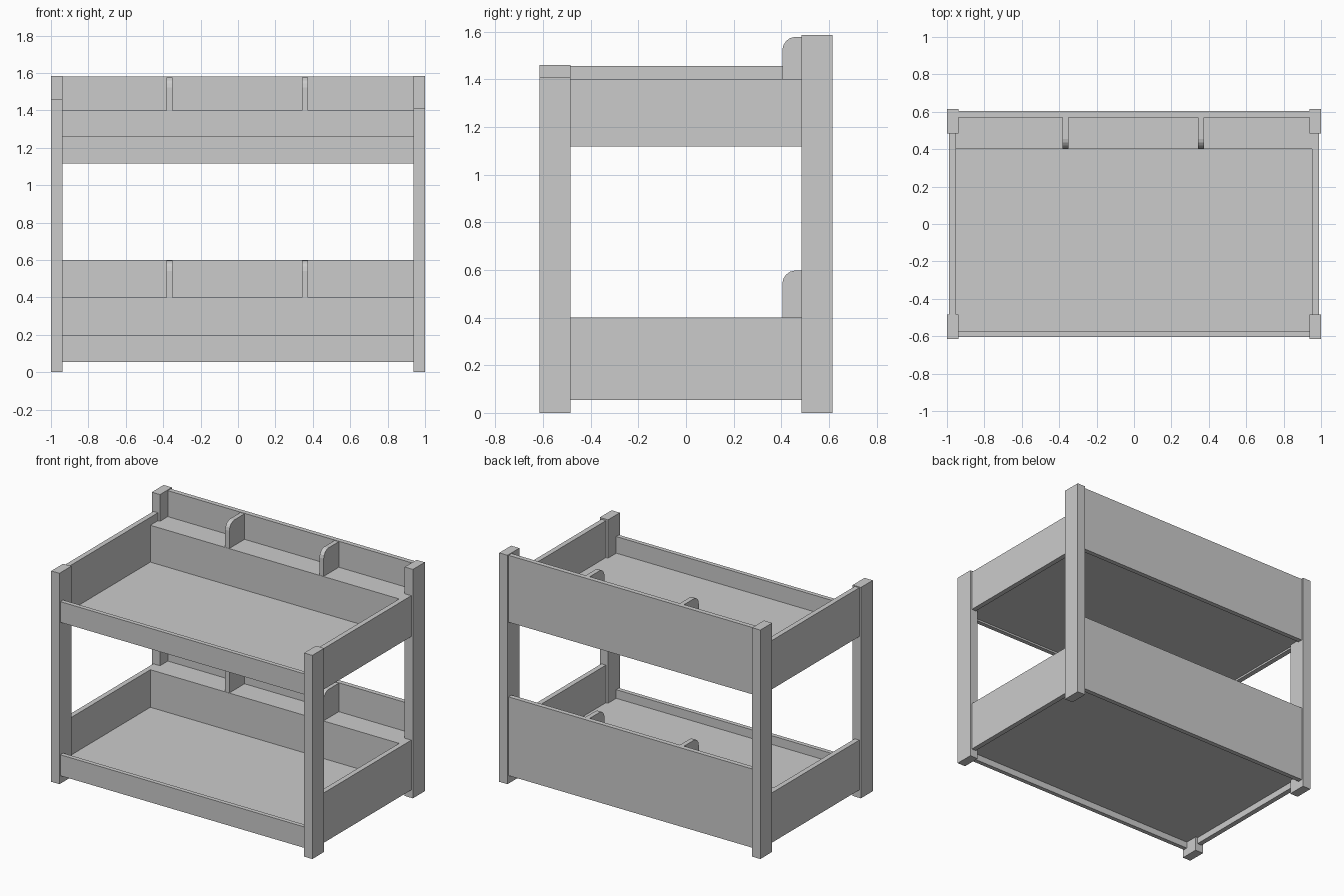
import bpy, bmesh

if "Cube" in bpy.data.objects:
    bpy.data.objects.remove(bpy.data.objects["Cube"])


def extrude_x(name, profile, x0, x1):
    """Solid prism from a (y, z) profile, running from x0 to x1."""
    bm = bmesh.new()
    face = bm.faces.new([bm.verts.new((x0, y, z)) for y, z in profile])
    ext = bmesh.ops.extrude_face_region(bm, geom=[face])
    verts = [v for v in ext["geom"] if isinstance(v, bmesh.types.BMVert)]
    bmesh.ops.translate(bm, verts=verts, vec=(x1 - x0, 0, 0))
    bmesh.ops.recalc_face_normals(bm, faces=bm.faces)
    mesh = bpy.data.meshes.new(name)
    bm.to_mesh(mesh)
    bm.free()
    obj = bpy.data.objects.new(name, mesh)
    bpy.context.collection.objects.link(obj)
    return obj


def box(name, x, y, z):
    """Box from (min, max) pairs."""
    profile = [(y[0], z[0]), (y[1], z[0]), (y[1], z[1]), (y[0], z[1])]
    return extrude_x(name, profile, x[0], x[1])


def side_range(side, inner, outer):
    return (inner, outer) if side > 0 else (-outer, -inner)


# Corner posts: the front left one is slightly taller than the front right
for side, label, front_top in ((-1, "left", 1.46), (1, "right", 1.41)):
    x = side_range(side, 0.937, 1.0)
    box(f"front_{label}_post", x, (-0.615, -0.485), (0, front_top))
    box(f"back_{label}_post", x, (0.485, 0.615), (0, 1.585))

# Per bunk: bottom, rail top, floor underside, floor top, shelf, back top, left side top
bunks = {
    "lower": (0.055, 0.20, 0.10, 0.14, 0.40, 0.60, 0.40),
    "upper": (1.117, 1.26, 1.13, 1.145, 1.40, 1.58, 1.455),
}
span = (-0.945, 0.945)
inside = (-0.956, 0.956)
for bunk, (base, rail, under, floor, shelf, back, left_top) in bunks.items():
    # Frame panels
    box(f"{bunk}_front_rail", span, (-0.605, -0.575), (base, rail))
    box(f"{bunk}_back_panel", span, (0.57, 0.603), (base, back))
    for side, label, top in ((-1, "left", left_top), (1, "right", shelf)):
        box(f"{bunk}_{label}_side_panel", side_range(side, 0.953, 0.988),
            (-0.49, 0.49), (base, top))

    # Bed floor and headboard shelf
    box(f"{bunk}_floor", inside, (-0.576, 0.571), (under, floor))
    box(f"{bunk}_shelf_front", inside, (0.402, 0.42), (floor, shelf - 0.01))
    box(f"{bunk}_shelf_top", inside, (0.402, 0.571), (shelf - 0.01, shelf))

    # Shelf dividers with a rounded front corner
    top = back - 0.003
    profile = [(0.571, shelf), (0.404, shelf), (0.404, top - 0.055),
               (0.409, top - 0.033), (0.420, top - 0.017),
               (0.436, top - 0.005), (0.455, top), (0.571, top)]
    for i, cx in enumerate((-0.365, 0.357)):
        extrude_x(f"{bunk}_shelf_divider_{i + 1}", profile, cx - 0.016, cx + 0.016)
